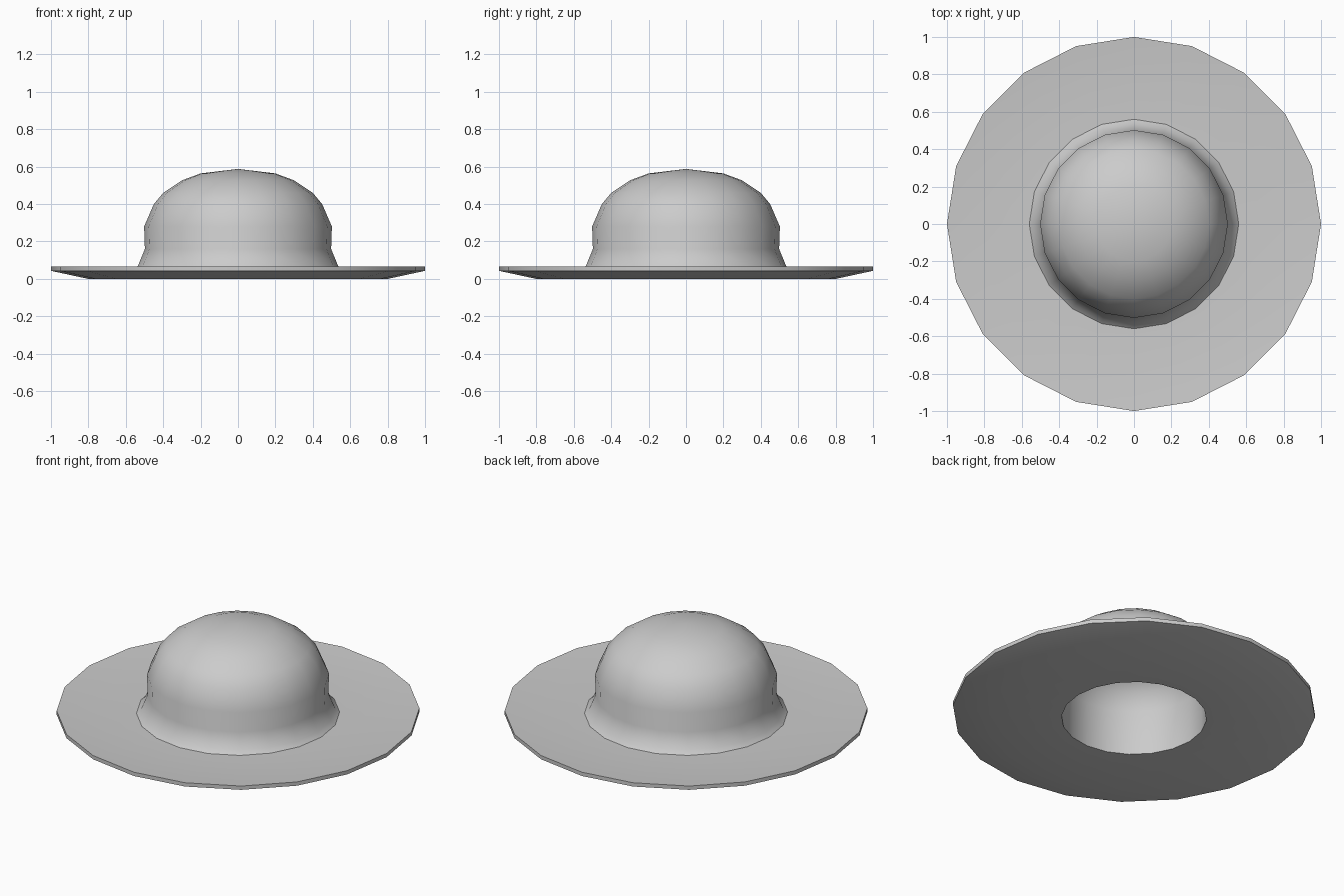
import bpy, bmesh
from math import sin, cos, pi, radians

if "Cube" in bpy.data.objects:
    bpy.data.objects.remove(bpy.data.objects["Cube"])


def lathe(name, profile, segments, closed=False):
    """Spin an (r, z) profile round the z axis."""
    bm = bmesh.new()
    rings = []
    for r, z in profile:
        if r == 0:
            rings.append([bm.verts.new((0, 0, z))] * segments)
        else:
            rings.append([bm.verts.new((r * sin(2 * pi * i / segments),
                                        r * cos(2 * pi * i / segments), z))
                          for i in range(segments)])
    pairs = list(zip(rings, rings[1:]))
    if closed:
        pairs.append((rings[-1], rings[0]))
    for a, b in pairs:
        for i in range(segments):
            j = (i + 1) % segments
            bm.faces.new(list(dict.fromkeys((a[i], a[j], b[j], b[i]))))
    bmesh.ops.recalc_face_normals(bm, faces=bm.faces)
    mesh = bpy.data.meshes.new(name)
    bm.to_mesh(mesh)
    bm.free()
    obj = bpy.data.objects.new(name, mesh)
    bpy.context.collection.objects.link(obj)
    bpy.ops.object.select_all(action='DESELECT')
    obj.select_set(True)
    bpy.context.view_layer.objects.active = obj
    bpy.ops.object.shade_smooth_by_angle(angle=radians(35))
    return obj


# Whole hat: hollow inside, brim underside, rim, brim top, flared crown
lathe("sun_hat", [
    (0, 0.50), (0.20, 0.48), (0.30, 0.43), (0.36, 0.37), (0.40, 0.27),
    (0.40, 0), (0.80, 0), (1.0, 0.043), (1.0, 0.066),
    (0.80, 0.05), (0.56, 0.047),
    (0.535, 0.07), (0.498, 0.16), (0.502, 0.28), (0.45, 0.40),
    (0.40, 0.46), (0.30, 0.527), (0.20, 0.564), (0, 0.588)], 20)
